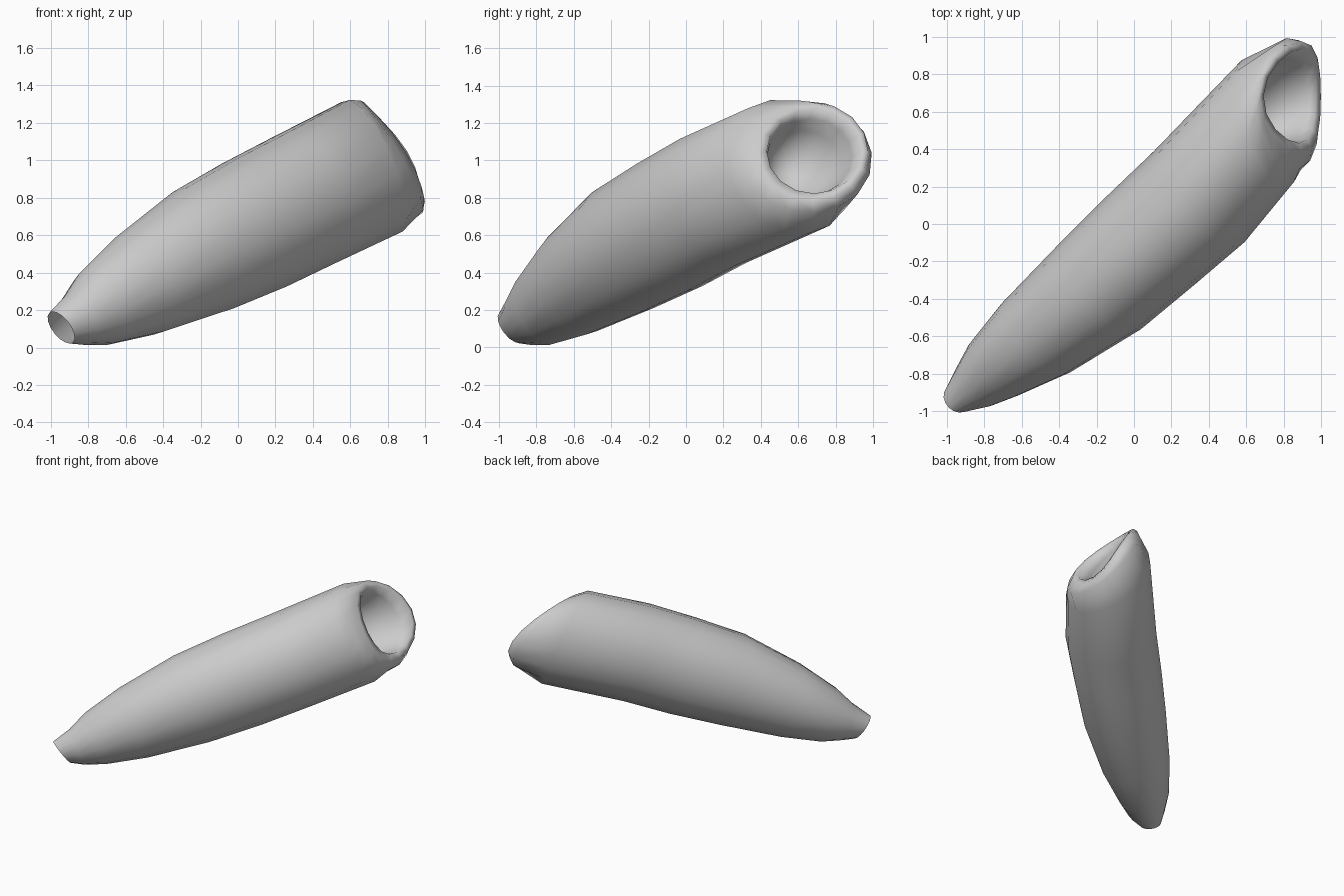
import bpy, bmesh, math
from mathutils import Vector as V

if "Cube" in bpy.data.objects:
    bpy.data.objects.remove(bpy.data.objects["Cube"])

SIDES = 16
R2 = math.sqrt(0.5)
side = V((R2, -R2, 0))
up = V((-0.243, -0.243, 0.937))

# Each ring: centre, side vector, up vector, saddle bend
# Slanted open tip
rings = [(V((-0.945, -0.935, 0.107)), side * 0.08, V((-0.045, -0.045, 0.085)), 0)]

# Tapered shell: distance along diagonal, side offset, height, half width, half height
for t, s, z, a, b in [(-1.22, 0.012, 0.15, 0.138, 0.145),
                      (-1.08, 0.022, 0.213, 0.19, 0.212),
                      (-0.8, 0.06, 0.337, 0.26, 0.287),
                      (-0.37, 0.108, 0.52, 0.316, 0.357),
                      (0.0, 0.125, 0.655, 0.333, 0.378),
                      (0.35, 0.143, 0.785, 0.343, 0.382)]:
    rings.append((V((R2 * (t + s), R2 * (t - s), z)), side * a, up * b, 0))

# Shoulder, rounded lip and mouth edge
rings.append((V((0.715, 0.55, 0.965)), V((0.14, -0.325, -0.04)), V((-0.12, -0.1, 0.357)), 0))
rings.append((V((0.835, 0.645, 1.02)), V((0.035, -0.348, -0.02)), V((-0.165, -0.04, 0.3)), 0.015))
rings.append((V((0.866, 0.68, 1.045)), V((0, -0.295, 0)), V((-0.162, 0, 0.264)), 0.03))
mouth = V((0.862, 0.685, 1.05))
A, B = V((-0.01, -0.253, 0)), V((-0.14, 0, 0.227))
rings.append((mouth, A, B, 0.03))

# Bowl inside the mouth
inward = V((-0.8, -0.35, -0.45)).normalized()
for depth, k in [(0.07, 0.9), (0.17, 0.82), (0.27, 0.62), (0.33, 0.32)]:
    rings.append((mouth + inward * depth, A * k, B * k, 0))

bm = bmesh.new()
loops = []
for c, a, b, saddle in rings:
    loop = []
    for i in range(SIDES):
        th = 2 * math.pi * i / SIDES
        p = c + a * math.cos(th) + b * math.sin(th) + V((saddle * math.cos(2 * th), 0, 0))
        loop.append(bm.verts.new(p))
    loops.append(loop)
for lo, hi in zip(loops, loops[1:]):
    for i in range(SIDES):
        j = (i + 1) % SIDES
        bm.faces.new((lo[i], hi[i], hi[j], lo[j]))
end = bm.verts.new(mouth + inward * 0.35)
for i in range(SIDES):
    bm.faces.new((loops[-1][i], end, loops[-1][(i + 1) % SIDES]))
for f in bm.faces:
    f.smooth = True

mesh = bpy.data.meshes.new("tapered_shell")
bm.to_mesh(mesh)
bm.free()
bpy.context.collection.objects.link(bpy.data.objects.new("tapered_shell", mesh))
